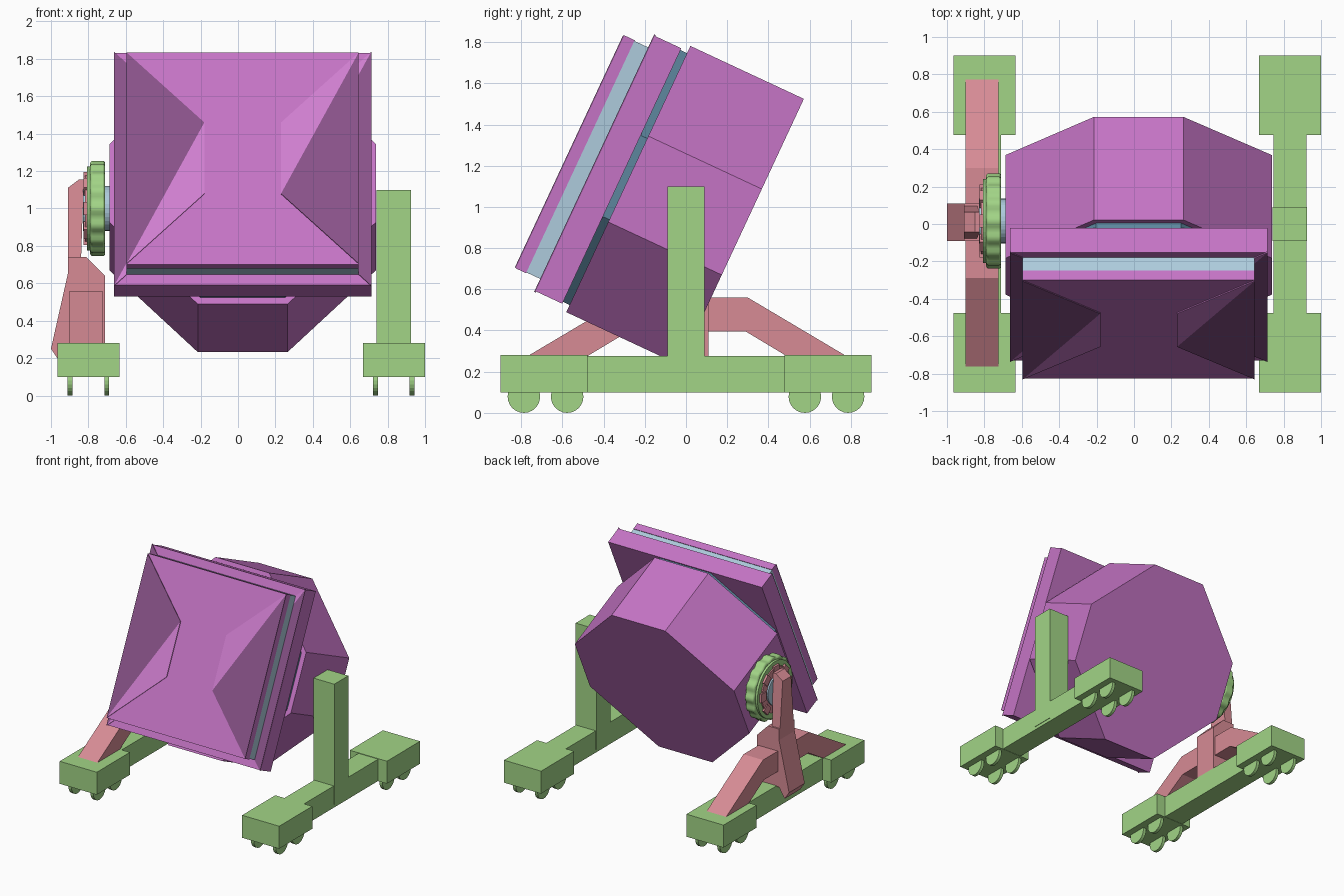
import bpy, bmesh, math
from mathutils import Matrix, Vector

if "Cube" in bpy.data.objects:
    bpy.data.objects.remove(bpy.data.objects["Cube"])


def material(name, rgb):
    m = bpy.data.materials.new(name)
    m.diffuse_color = (*rgb, 1)
    m.use_nodes = True
    m.node_tree.nodes["Principled BSDF"].inputs["Base Color"].default_value = m.diffuse_color
    return m


PURPLE = material("purple", (0.56, 0.175, 0.56))
DARK = material("dark_purple", (0.25, 0.085, 0.25))
LIGHT = material("light_purple", (0.63, 0.21, 0.63))
GREEN = material("green", (0.36, 0.66, 0.24))
PINK = material("pink", (0.68, 0.26, 0.30))
BLUE = material("blue", (0.42, 0.60, 0.72))
TEAL = material("teal", (0.11, 0.24, 0.34))

# Tilted frame of the head: local y runs backwards, local z runs up the panel
HEAD = Matrix.Translation((0.025, 0.01, 1.0)) @ Matrix.Rotation(math.radians(-25), 4, 'X')


def prism(name, pts, axis, a, b, mat, matrix=Matrix(), taper=None):
    """Extrude a 2D outline along x (outline in y,z) or along y (outline in x,z)."""
    bm = bmesh.new()

    def place(p, t):
        return bm.verts.new((t, p[0], p[1]) if axis == 'x' else (p[0], t, p[1]))
    lo = [place(p, a) for p in pts]
    hi = [place(p, b) for p in pts]
    bm.faces.new(lo)
    bm.faces.new(hi[::-1])
    n = len(pts)
    for i in range(n):
        j = (i + 1) % n
        bm.faces.new((lo[i], hi[i], hi[j], lo[j]))
    if taper:
        z, factor, mid = taper
        for v in bm.verts:
            if v.co.z > z:
                v.co.y = mid + (v.co.y - mid) * factor
    bmesh.ops.recalc_face_normals(bm, faces=bm.faces)
    me = bpy.data.meshes.new(name)
    bm.to_mesh(me)
    bm.free()
    me.materials.append(mat)
    ob = bpy.data.objects.new(name, me)
    ob.matrix_world = matrix
    bpy.context.collection.objects.link(ob)
    return ob


def box(name, x0, x1, y0, y1, z0, z1, mat, matrix=Matrix()):
    return prism(name, [(x0, z0), (x1, z0), (x1, z1), (x0, z1)], 'y', y0, y1, mat, matrix)


def circle(r, n, cy=0.0, cz=0.0, wave=0.0, lobes=0):
    out = []
    for i in range(n):
        t = 2 * math.pi * i / n
        k = r + wave * math.cos(lobes * t)
        out.append((cy + k * math.cos(t), cz + k * math.sin(t)))
    return out


def octagon(s):
    q = [(0.24, 0.713), (0.713, 0.23), (0.713, -0.23), (0.24, -0.713)]
    return [(x * s, z * s) for x, z in q + [(-x, z) for x, z in q[::-1]]]


# Drum body and its narrow neck
prism("drum", octagon(1.0), 'y', -0.32, 0.288, PURPLE, HEAD)
prism("drum_neck", octagon(0.946), 'y', -0.36, -0.318, TEAL, HEAD)

# Stacked square panels at the front
box("rear_panel", -0.688, 0.688, -0.497, -0.355, -0.684, 0.684, PURPLE, HEAD)
box("panel_spacer", -0.62, 0.62, -0.577, -0.495, -0.62, 0.62, BLUE, HEAD)
box("front_panel", -0.62, 0.62, -0.632, -0.576, -0.624, 0.624, PURPLE, HEAD)

# Folded side facets on both panels, one light and one dark triangle each
for label, k, w in (("front", 1.0, -0.634), ("rear", 1.109, -0.499)):
    for side, s in (("left", -1), ("right", 1)):
        top, bot = (0.62 * k * s, -0.622 * k * s), (0.62 * k * s, 0.622 * k * s)
        near, far = (0.205 * k * s, -0.21 * k * s), (0.205 * k * s, 0.21 * k * s)
        prism(f"{label}_{side}_dark_facet", [bot, near, top], 'y', w - 0.004, w + 0.004, DARK, HEAD)
        prism(f"{label}_{side}_light_facet", [bot, far, near], 'y', w - 0.004, w + 0.004, LIGHT, HEAD)

# Wheeled rails on both sides
for side, cx in (("left", -0.80), ("right", 0.833)):
    box(f"{side}_rail", cx - 0.088, cx + 0.088, -0.5, 0.5, 0.10, 0.276, GREEN)
    for end, s in (("front", -1), ("back", 1)):
        y0, y1 = sorted((0.477 * s, 0.90 * s))
        box(f"{side}_{end}_block", cx - 0.166, cx + 0.166, y0, y1, 0.098, 0.28, GREEN)
        for i, wy in enumerate((0.577, 0.787)):
            for j, wx in enumerate((-0.098, 0.098)):
                prism(f"{side}_{end}_wheel_{i}{j}", circle(0.079, 24, wy * s, 0.079), 'x',
                      cx + wx - 0.013, cx + wx + 0.013, GREEN)

# Plain post on the right
box("right_post", 0.74, 0.925, -0.09, 0.09, 0.125, 1.10, GREEN)

# Angled bridge on the left rail
prism("left_bridge", [(-0.77, 0.275), (-0.29, 0.56), (0.30, 0.56), (0.78, 0.275),
                      (0.49, 0.275), (0.29, 0.395), (-0.28, 0.395), (-0.48, 0.275)],
      'x', -0.90, -0.725, PINK)

# Bent strut standing on the bridge, with a tapered arm up to the hub
prism("left_strut", [(-0.91, 0.74), (-0.81, 0.74), (-0.712, 0.64), (-0.712, 0.27), (-0.91, 0.27),
                     (-0.96, 0.19), (-1.0, 0.25), (-0.91, 0.65)], 'y', -0.09, 0.11, PINK)
prism("left_arm", [(-0.91, 0.70), (-0.84, 0.70), (-0.825, 1.155), (-0.85, 1.155), (-0.91, 1.11)],
      'y', -0.08, 0.10, PINK, taper=(1.0, 0.6, 0.01))

# Lobed hub: wavy ring, pink clamp ring with lugs, blue core
C = (0.016, 1.0)
hub = prism("hub_gear", circle(0.248, 96, *C, wave=0.007, lobes=16), 'x', -0.79, -0.71, GREEN)
bevel = hub.modifiers.new("soft_rim", 'BEVEL')
bevel.width = 0.012
bevel.segments = 2
prism("hub_rim", circle(0.225, 48, *C), 'x', -0.808, -0.78, GREEN)
prism("hub_clamp", circle(0.18, 32, *C), 'x', -0.818, -0.80, PINK)
prism("hub_core", circle(0.12, 32, *C), 'x', -0.83, -0.68, BLUE)
for i in range(8):
    m = Matrix.Translation((0, *C)) @ Matrix.Rotation(i * math.pi / 4, 4, 'X')
    box(f"hub_lug_{i}", -0.825, -0.80, -0.035, 0.035, 0.135, 0.195, PINK, m)
for ob in (hub,):
    ob.data.shade_smooth()
    ob.data.set_sharp_from_angle(angle=math.radians(40))
